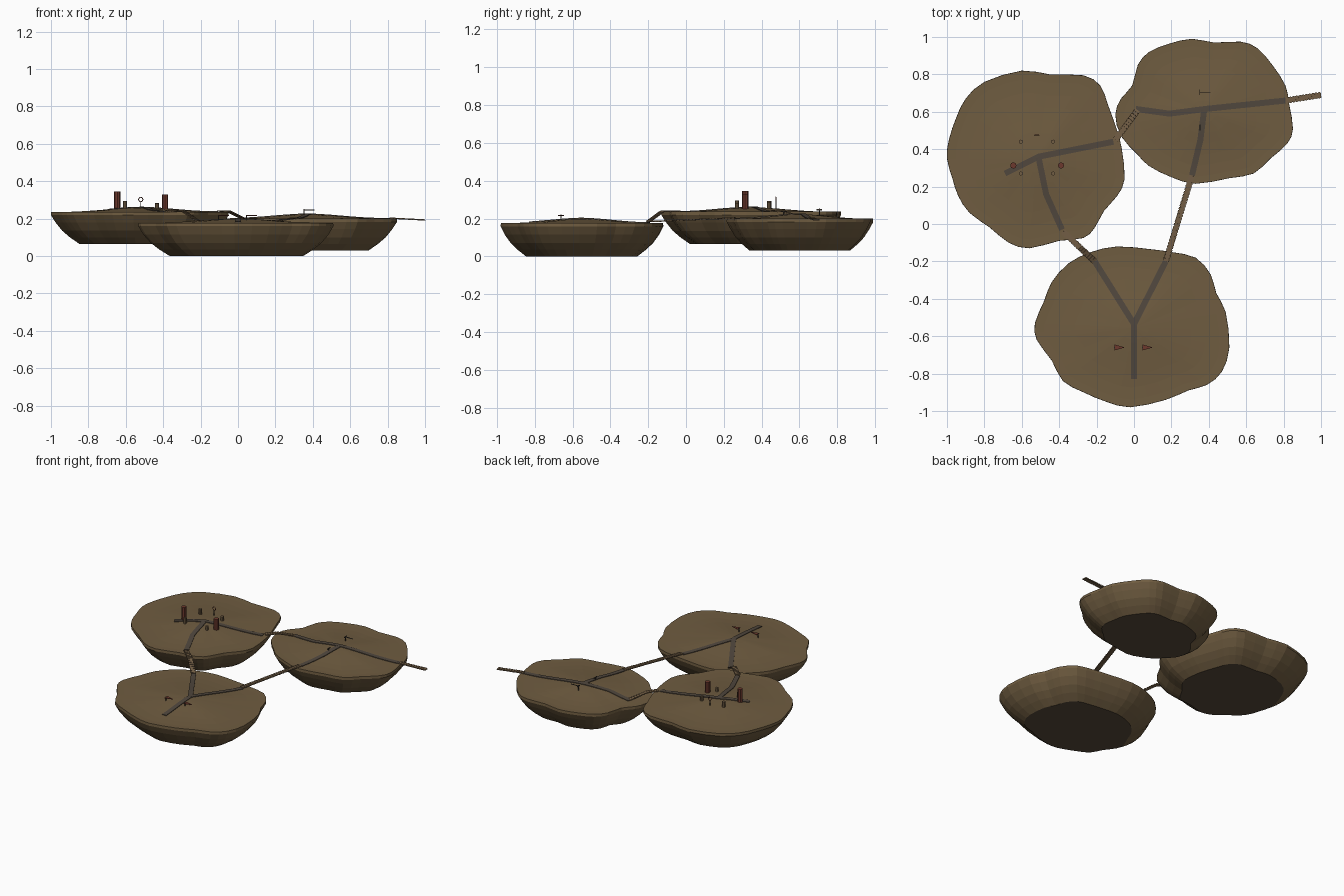
import bpy, bmesh, math
from mathutils import Vector
from mathutils.bvhtree import BVHTree

if "Cube" in bpy.data.objects:
    bpy.data.objects.remove(bpy.data.objects["Cube"])


def mat(name, rgb):
    m = bpy.data.materials.new(name)
    m.diffuse_color = (*rgb, 1)
    m.use_nodes = True
    m.node_tree.nodes["Principled BSDF"].inputs["Base Color"].default_value = m.diffuse_color
    return m


EARTH = mat("earth_brown", (0.160, 0.108, 0.052))
BASE = mat("dark_underside", (0.095, 0.070, 0.045))
PATH = mat("path_grey", (0.082, 0.064, 0.048))
WOOD = mat("bridge_wood", (0.170, 0.112, 0.060))
RED = mat("dull_red", (0.150, 0.040, 0.026))
IRON = mat("dark_metal", (0.060, 0.048, 0.038))


def finish(bm, name, *mats):
    bmesh.ops.recalc_face_normals(bm, faces=bm.faces)
    me = bpy.data.meshes.new(name)
    bm.to_mesh(me)
    bm.free()
    for m in mats:
        me.materials.append(m)
    ob = bpy.data.objects.new(name, me)
    bpy.context.collection.objects.link(ob)
    return ob


# ---- floating islands: wavy outline swept over a bowl profile ----
FRONT = [(-.09, -.12), (.09, -.135), (.2, -.15), (.33, -.18), (.41, -.27), (.44, -.37), (.49, -.47),
         (.51, -.66), (.47, -.79), (.39, -.86), (.29, -.89), (.17, -.94), (-.02, -.98), (-.15, -.95),
         (-.27, -.90), (-.38, -.84), (-.44, -.73), (-.52, -.62), (-.53, -.53), (-.48, -.41),
         (-.44, -.31), (-.35, -.21), (-.23, -.15)]
LEFT = [(-.6, .82), (-.45, .80), (-.27, .795), (-.18, .74), (-.14, .64), (-.09, .5), (-.065, .4),
        (-.05, .24), (-.09, .15), (-.16, .07), (-.21, -.02), (-.27, -.075), (-.4, -.09), (-.56, -.13),
        (-.67, -.10), (-.77, -.02), (-.88, .06), (-.94, .15), (-.97, .24), (-1, .35), (-.99, .45),
        (-.95, .57), (-.9, .67), (-.8, .76)]
RIGHT = [(.31, .99), (.43, .97), (.57, .975), (.66, .94), (.74, .85), (.81, .74), (.83, .64),
         (.85, .51), (.82, .43), (.73, .35), (.64, .27), (.51, .245), (.33, .215), (.2, .25),
         (.08, .31), (.02, .37), (-.07, .47), (-.1, .585), (-.07, .67), (-.01, .74), (.02, .85),
         (.08, .92), (.19, .965)]


def smooth_loop(pts):
    # doubles the point count along a closed smooth curve
    p = [Vector(q) for q in pts]
    n, out = len(p), []
    for i in range(n):
        a, b, c, d = p[i - 1], p[i], p[(i + 1) % n], p[(i + 2) % n]
        out += [b, (9 * (b + c) - a - d) / 16]
    return out


def island(name, outline, centre, z0, rim):
    bm = bmesh.new()
    c = Vector(centre)
    loop = smooth_loop(outline)
    n = len(loop)
    prof = [(.685, 0), (.79, .035), (.875, .07), (.95, .115), (1, rim - .018), (.998, rim)]
    for s in (.9, .75, .6, .45, .3, .15):
        dome = .024 * (.5 + .5 * math.cos(math.pi * s)) - .004 * math.sin(math.pi * s)
        prof.append((s, rim + dome))
    rings = []
    for s, z in prof:
        rings.append([bm.verts.new((*(c + (p - c) * s), z0 + z)) for p in loop])
    for r0, r1 in zip(rings, rings[1:]):
        for i in range(n):
            j = (i + 1) % n
            bm.faces.new((r0[i], r0[j], r1[j], r1[i]))
    top = bm.verts.new((*c, z0 + rim + .024))
    for i in range(n):
        bm.faces.new((rings[-1][i], rings[-1][(i + 1) % n], top))
    bm.faces.new(rings[0]).material_index = 1
    bm.normal_update()
    tree = BVHTree.FromBMesh(bm)
    finish(bm, name, EARTH, BASE)

    def ground(x, y):
        hit = tree.ray_cast(Vector((x, y, 2)), Vector((0, 0, -1)))[0]
        return hit.z if hit else z0 + rim
    return ground


g_front = island("front_island", FRONT, (0, -.555), 0, .177)
g_left = island("left_island", LEFT, (-.52, .35), .065, .171)
g_right = island("right_island", RIGHT, (.37, .60), .03, .170)


# ---- ribbons: paths laid on the ground and bridge decks ----
def ribbon(name, pts, width, thick, material, ground=None):
    pts = [Vector(p).to_3d() for p in pts]
    line = []
    for a, b in zip(pts, pts[1:]):
        k = max(1, int((b - a).length / .03))
        line += [a.lerp(b, i / k) for i in range(k)]
    line.append(pts[-1])
    bm = bmesh.new()
    rows = []
    for i, p in enumerate(line):
        t = line[min(i + 1, len(line) - 1)] - line[max(i - 1, 0)]
        side = Vector((-t.y, t.x, 0)).normalized() * width / 2
        row = []
        for q in (p + side, p - side):
            z = ground(q.x, q.y) + .004 if ground else q.z
            row += [bm.verts.new((q.x, q.y, z)), bm.verts.new((q.x, q.y, z - thick))]
        rows.append(row)
    for (a, b, c, d), (e, f, g, h) in zip(rows, rows[1:]):
        for quad in ((a, c, g, e), (b, f, h, d), (a, e, f, b), (c, d, h, g)):
            bm.faces.new(quad)
    for a, b, c, d in (rows[0], rows[-1]):
        bm.faces.new((a, b, d, c))
    return finish(bm, name, material)


for name, g, pts in (
        ("front_path_left", g_front, [(0, -.83), (0, -.535), (-.21, -.2)]),
        ("front_path_right", g_front, [(0, -.535), (.17, -.2)]),
        ("left_path_main", g_left, [(-.69, .27), (-.51, .36), (-.11, .44)]),
        ("left_path_branch", g_left, [(-.51, .355), (-.47, .16), (-.385, -.03)]),
        ("right_path_main", g_right, [(.01, .615), (.19, .59), (.38, .615), (.81, .66)]),
        ("right_path_branch", g_right, [(.375, .61), (.355, .45), (.31, .26)])):
    ribbon(name, pts, .032, .008, PATH, g)


def bridge(name, pts):
    ribbon(name + "_deck", pts, .026, .004, WOOD)
    bm = bmesh.new()
    pts = [Vector(p) for p in pts]
    for a, b in zip(pts, pts[1:]):   # cross planks
        d = b - a
        k = max(1, round(d.length / .018))
        rot = d.to_track_quat('X', 'Z').to_matrix().to_4x4()
        for i in range(k):
            v = bmesh.ops.create_cube(bm, size=1)["verts"]
            bmesh.ops.scale(bm, vec=(.013, .033, .006), verts=v)
            bmesh.ops.transform(bm, matrix=rot, verts=v)
            bmesh.ops.translate(bm, vec=a.lerp(b, (i + .5) / k), verts=v)
    finish(bm, name + "_planks", WOOD)


bridge("front_left_bridge", [(-.21, -.20, .184), (-.29, -.125, .238), (-.38, -.04, .240)])
bridge("front_right_bridge", [(.17, -.2, .184), (.31, .26, .204)])
bridge("back_bridge", [(-.10, .45, .241), (-.05, .515, .239), (.02, .61, .204)])
bridge("end_bridge", [(.81, .66, .203), (1.0, .69, .193)])


# ---- small props ----
def post(name, x, y, z0, z1, r, material, sides=8):
    bm = bmesh.new()
    bmesh.ops.create_cone(bm, cap_ends=True, segments=sides, radius1=r, radius2=r, depth=z1 - z0)
    bmesh.ops.translate(bm, vec=(x, y, (z0 + z1) / 2), verts=bm.verts)
    return finish(bm, name, material)


def box(name, centre, size, material):
    bm = bmesh.new()
    bmesh.ops.create_cube(bm, size=1)
    bmesh.ops.scale(bm, vec=size, verts=bm.verts)
    bmesh.ops.translate(bm, vec=centre, verts=bm.verts)
    return finish(bm, name, material)


# left island: two red pillars, four stumps and a ring marker
post("red_pillar_left", -.645, .313, .235, .345, .017, RED)
post("red_pillar_right", -.39, .313, .235, .328, .017, RED)
for x, y, top in ((-.605, .44, .292), (-.433, .44, .284), (-.605, .27, .294), (-.433, .27, .280)):
    post("stump", x, y, .235, top, .011, WOOD)
post("ring_stem", -.52, .475, .25, .29, .003, IRON, 6)
bpy.ops.mesh.primitive_torus_add(location=(-.52, .475, .302), rotation=(math.pi / 2, 0, 0),
                                 major_segments=8, minor_segments=4, major_radius=.012, minor_radius=.0025)
bpy.context.object.name = "ring_marker"
bpy.context.object.data.materials.append(RED)

# right island: signposts with thin arms
post("sign_post", .352, .705, .21, .252, .003, IRON, 6)
box("sign_bar", (.352, .705, .246), (.004, .03, .006), IRON)
box("sign_arm", (.38, .705, .246), (.058, .004, .004), IRON)
post("low_sign_post", .352, .517, .21, .238, .003, IRON, 6)
box("low_sign_bar", (.352, .517, .236), (.005, .032, .005), IRON)

# front island: pennants on short poles
for x in (-.105, .045):
    post("pennant_pole", x, -.66, .185, .22, .003, IRON, 6)
    bm = bmesh.new()
    tri = [bm.verts.new((x + dx, -.66 + dy, .214)) for dx, dy in ((0, -.016), (.056, 0), (0, .016))]
    ext = bmesh.ops.extrude_face_region(bm, geom=[bm.faces.new(tri)])["geom"]
    bmesh.ops.translate(bm, vec=(0, 0, .004), verts=[v for v in ext if isinstance(v, bmesh.types.BMVert)])
    bm.faces.new(tri) if not bm.faces.get(tri) else None
    finish(bm, "pennant", RED)
